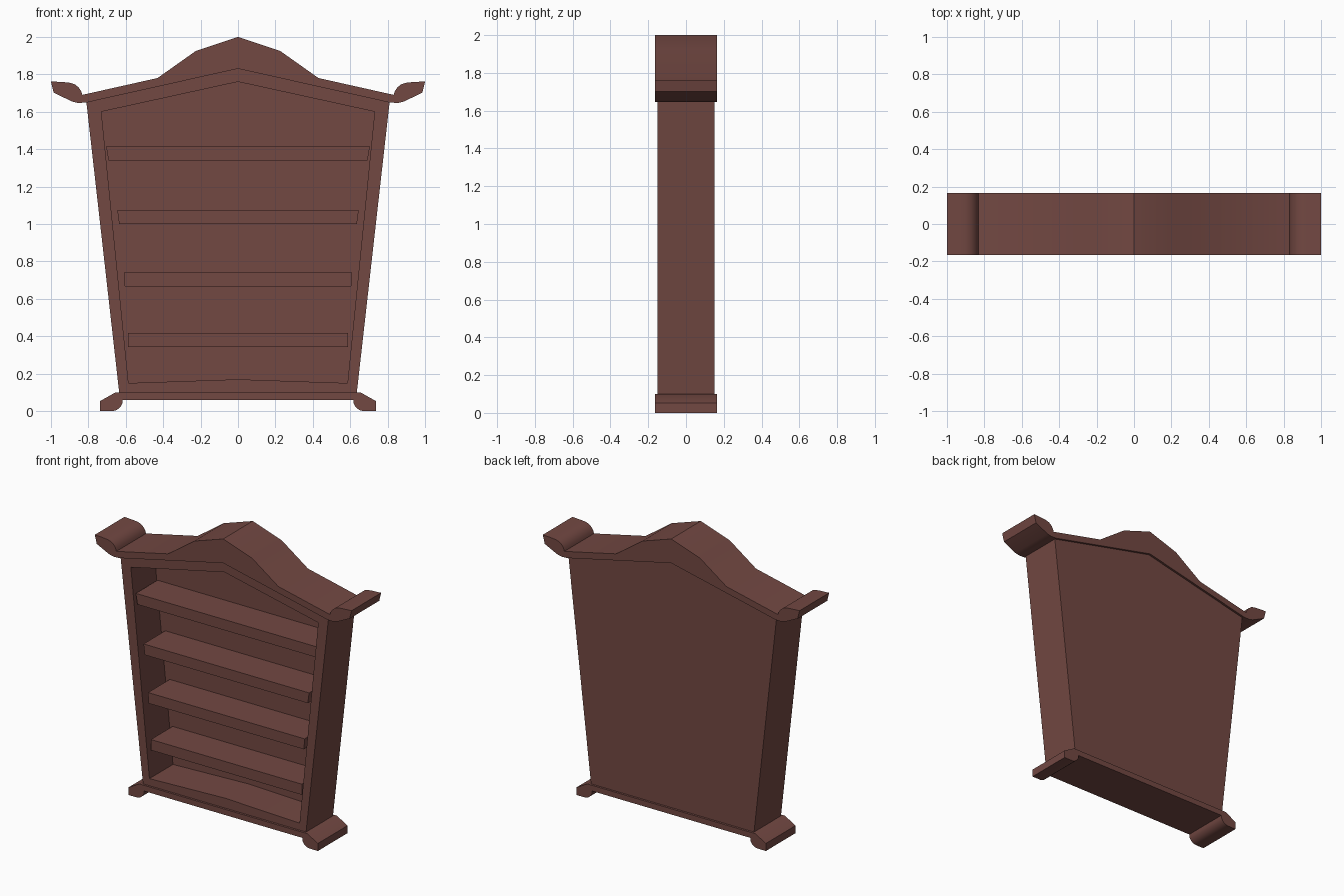
import bpy, bmesh

if "Cube" in bpy.data.objects:
    bpy.data.objects.remove(bpy.data.objects["Cube"])

wood = bpy.data.materials.new("reddish brown wood")
wood.diffuse_color = (0.17, 0.065, 0.055, 1)
wood.use_nodes = True
wood.node_tree.nodes["Principled BSDF"].inputs["Base Color"].default_value = wood.diffuse_color


def loft(name, rings):
    """Join (profile, y) rings in order and close both ends."""
    bm = bmesh.new()
    loops = [[bm.verts.new((x, y, z)) for x, z in pts] for pts, y in rings]
    for a, b in zip(loops, loops[1:]):
        n = len(a)
        for i in range(n):
            j = (i + 1) % n
            bm.faces.new((a[i], a[j], b[j], b[i]))
    bm.faces.new(loops[0])
    bm.faces.new(loops[-1])
    bmesh.ops.recalc_face_normals(bm, faces=bm.faces)
    me = bpy.data.meshes.new(name)
    bm.to_mesh(me)
    bm.free()
    me.materials.append(wood)
    ob = bpy.data.objects.new(name, me)
    bpy.context.collection.objects.link(ob)
    bpy.ops.object.select_all(action='DESELECT')
    ob.select_set(True)
    bpy.context.view_layer.objects.active = ob
    bpy.ops.object.shade_smooth_by_angle(angle=0.52)
    return ob


def mirrored(half):
    """Full outline from its right half; points on x = 0 are kept once."""
    return half + [(-x, z) for x, z in reversed(half) if x > 0]


# tapered case with a recess open to the front
outer = mirrored([(0, 0.10), (0.635, 0.10), (0.81, 1.65), (0, 1.83)])
inner = mirrored([(0, 0.17), (0.585, 0.15), (0.73, 1.60), (0, 1.76)])
# mirrored() drops nothing here: both mid points lie on x = 0
loft("case", [(outer, 0.15), (outer, -0.15), (inner, -0.15), (inner, 0.112)])

# shelves, a little narrower than the recess
for i, (z, low, high) in enumerate([(0.342, 0.588, 0.588), (0.667, 0.605, 0.61),
                                    (1.0, 0.635, 0.645), (1.34, 0.692, 0.705)]):
    prof = mirrored([(low, z), (high, z + 0.075)])
    loft(f"shelf_{i + 1}", [(prof, -0.13), (prof, 0.112)])

# gabled crown with upturned ends
crown = mirrored([(0, 2.0), (0.225, 1.925), (0.43, 1.78), (0.832, 1.69),
                  (0.838, 1.71), (0.852, 1.73), (0.873, 1.747), (0.9, 1.755),
                  (0.93, 1.758), (1.0, 1.762), (0.985, 1.702), (0.888, 1.655),
                  (0.856, 1.647), (0.81, 1.649), (0, 1.83)])
loft("crown", [(crown, -0.165), (crown, 0.165)])

# base plinth with flared feet
base = mirrored([(0, 0.10), (0.655, 0.10), (0.738, 0.053), (0.738, 0.0),
                 (0.67, 0.0), (0.648, 0.006), (0.63, 0.02), (0.619, 0.038),
                 (0.616, 0.06), (0, 0.06)])
loft("base", [(base, -0.165), (base, 0.165)])
